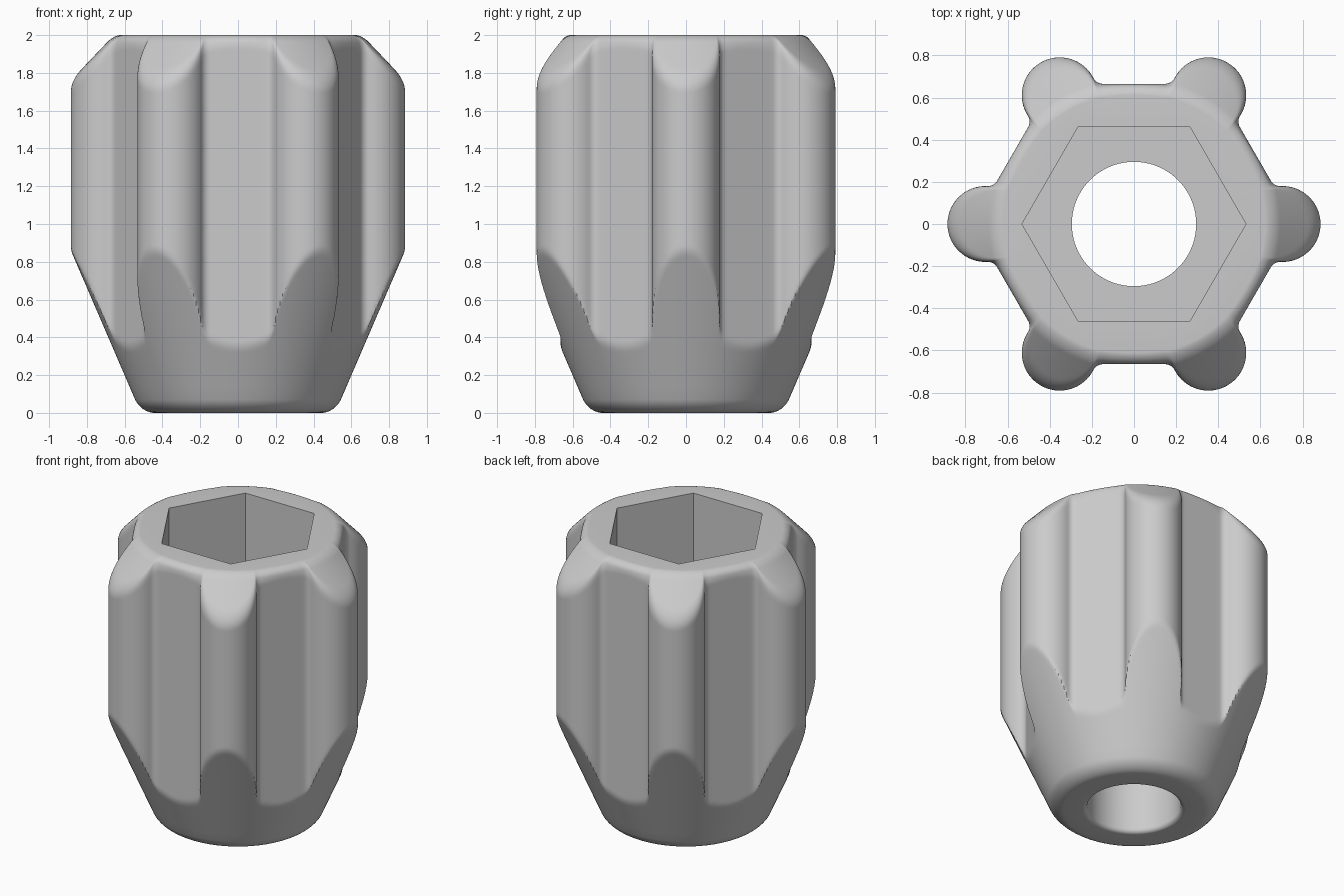
import bpy, bmesh
from math import sin, cos, pi, sqrt, atan2, radians
from mathutils import Vector

cube = bpy.data.objects.get("Cube")
if cube:
    bpy.data.objects.remove(cube, do_unlink=True)

APOTHEM, LOBE_DIST, LOBE_R, FILLET = 0.665, 0.705, 0.18, 0.05
HOLE_R, SOCKET_APOTHEM, SOCKET_FLOOR = 0.295, 0.46, 0.4
LOW_ROUND, TOP_ROUND, LIP_ROUND = 0.07, 0.035, 0.03


def arc(center, radius, start, end, steps):
    angles = [start + (end - start) * i / steps for i in range(steps + 1)]
    return [center + radius * Vector((cos(a), sin(a))) for a in angles]


def hex_outline():
    """Hexagon with a filleted round lobe on every corner, as (angle, radius)."""
    n = Vector((cos(pi / 6), sin(pi / 6)))
    t = Vector((-n.y, n.x))
    lobe = Vector((LOBE_DIST, 0))
    rise = APOTHEM + FILLET - lobe.dot(n)
    run = lobe.dot(t) + sqrt((LOBE_R + FILLET) ** 2 - rise ** 2)
    fil = n * (APOTHEM + FILLET) + t * run
    d = fil - lobe
    touch = atan2(d.y, d.x)
    half = arc(lobe, LOBE_R, 0, touch, 16)
    half += arc(fil, FILLET, touch + pi, radians(210), 6)[1:]
    half += [n * APOTHEM + t * run * (1 - i / 5) for i in range(1, 6)]
    polar = [(atan2(p.y, p.x), p.length) for p in half]
    sector = polar + [(pi / 3 - a, r) for a, r in polar[-2:0:-1]]
    return [(a + k * pi / 3, r) for k in range(6) for a, r in sector]


def soft_min(a, b, k):
    h = max(k - abs(a - b), 0) / k
    return min(a, b) - h * h * k / 4


def outer_radius(r, z):
    """Outline trimmed by the lower and upper cones, with rounded rims."""
    r = soft_min(r, 0.885 + 0.431 * (z - 0.86), 0.012)
    r = soft_min(r, 0.885 + 0.95 * (1.76 - z), 0.06)
    for depth, f in ((z, LOW_ROUND), (2 - z, TOP_ROUND)):
        if depth < f:
            r -= f - sqrt(max(f * f - (f - depth) ** 2, 0))
    return r


def spread(start, end, count):
    return [start + (end - start) * i / count for i in range(count)]


outline = hex_outline()
turn = [i * pi / 16 for i in range(9)]
heights = [LOW_ROUND * (1 - cos(a)) for a in turn[:-1]]
heights += spread(LOW_ROUND, 0.32, 4) + spread(0.32, 0.9, 58)
heights += spread(0.9, 1.66, 4) + spread(1.66, 2 - TOP_ROUND, 36)
heights += [2 - TOP_ROUND * (1 - sin(a)) for a in turn]


def ring(z, radius):
    return [(radius(a, r) * cos(a), radius(a, r) * sin(a), z) for a, r in outline]


def socket(a, r):
    return SOCKET_APOTHEM / cos(a % (pi / 3) - pi / 6)


def circle(radius):
    return lambda a, r: radius


# Outside, from the base to the top rim
rings = [ring(z, lambda a, r, z=z: outer_radius(r, z)) for z in heights]
# Hexagonal socket, its floor, then the round through hole
rings += [ring(2, socket), ring(SOCKET_FLOOR, socket)]
rings += [ring(SOCKET_FLOOR, circle(HOLE_R))]
rings += [ring(LIP_ROUND * (1 - sin(a)), circle(HOLE_R + LIP_ROUND * (1 - cos(a))))
          for a in turn]

# Skin the closed stack of rings
bm = bmesh.new()
loops = [[bm.verts.new(p) for p in pts] for pts in rings]
for k, low in enumerate(loops):
    high = loops[(k + 1) % len(loops)]
    for i in range(len(low)):
        j = (i + 1) % len(low)
        bm.faces.new((low[i], low[j], high[j], high[i]))
bmesh.ops.recalc_face_normals(bm, faces=bm.faces)
mesh = bpy.data.meshes.new("lobed_nut")
bm.to_mesh(mesh)
bm.free()

nut = bpy.data.objects.new("lobed_nut", mesh)
bpy.context.collection.objects.link(nut)

grey = bpy.data.materials.new("plain_grey")
grey.use_nodes = True
colour = (0.6, 0.6, 0.6, 1)
grey.diffuse_color = colour
grey.node_tree.nodes["Principled BSDF"].inputs["Base Color"].default_value = colour
mesh.materials.append(grey)

bpy.ops.object.select_all(action="DESELECT")
nut.select_set(True)
bpy.context.view_layer.objects.active = nut
bpy.ops.object.shade_smooth_by_angle(angle=radians(35))
